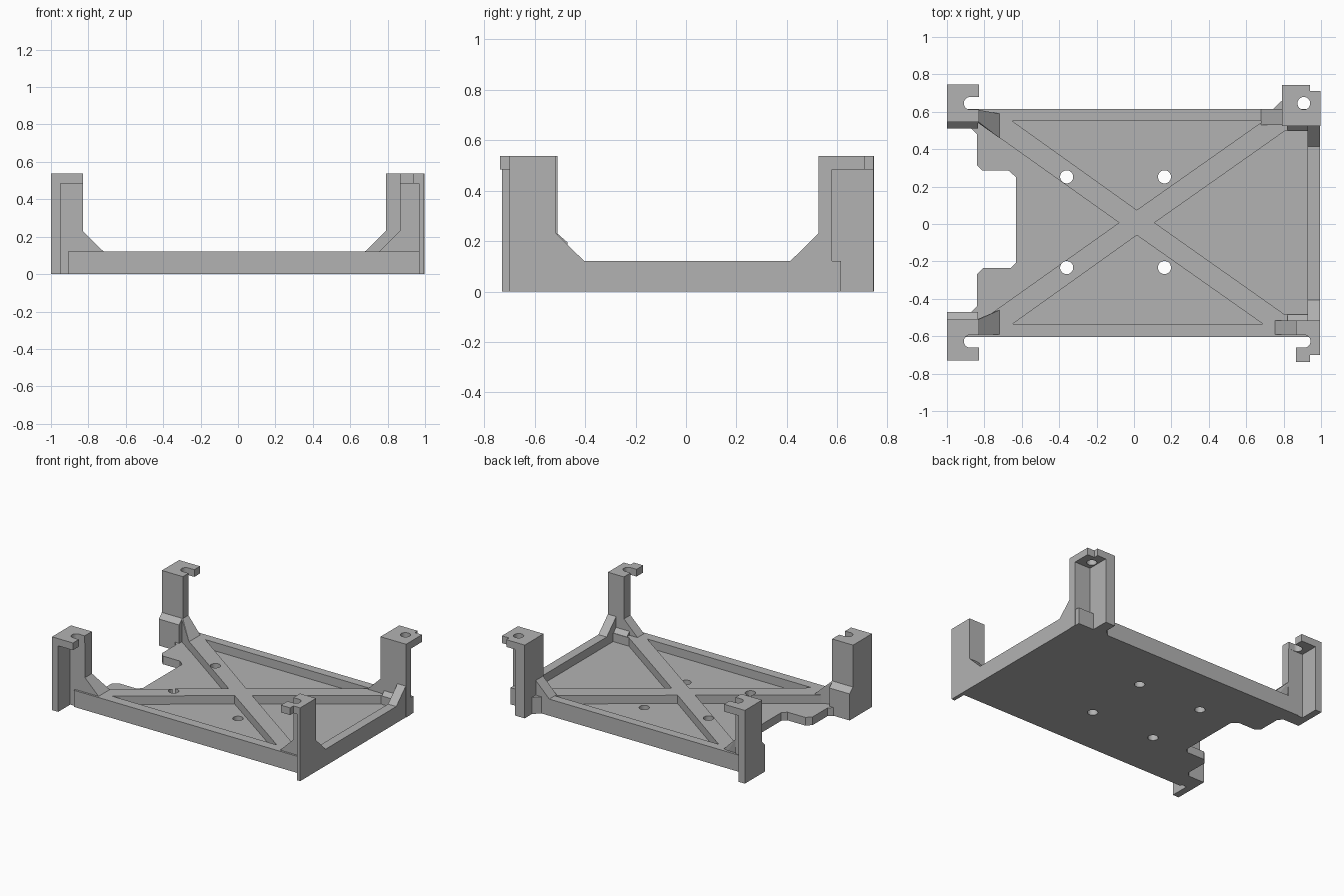
import bpy, bmesh, math

if "Cube" in bpy.data.objects:
    bpy.data.objects.remove(bpy.data.objects["Cube"])

grey = bpy.data.materials.new("light_grey")
grey.diffuse_color = (0.45, 0.45, 0.45, 1)
grey.use_nodes = True
grey.node_tree.nodes["Principled BSDF"].inputs["Base Color"].default_value = grey.diffuse_color


def finish(name, bm):
    bmesh.ops.recalc_face_normals(bm, faces=bm.faces)
    me = bpy.data.meshes.new(name)
    bm.to_mesh(me)
    bm.free()
    me.materials.append(grey)
    ob = bpy.data.objects.new(name, me)
    bpy.context.collection.objects.link(ob)
    return ob


def prism(name, pts, z0, z1):
    """Extrude a plan outline from z0 to z1."""
    bm = bmesh.new()
    f = bm.faces.new([bm.verts.new((x, y, z0)) for x, y in pts])
    r = bmesh.ops.extrude_face_region(bm, geom=[f])
    top = [v for v in r["geom"] if isinstance(v, bmesh.types.BMVert)]
    bmesh.ops.translate(bm, verts=top, vec=(0, 0, z1 - z0))
    return finish(name, bm)


def box(name, x0, x1, y0, y1, z0, z1):
    return prism(name, [(x0, y0), (x1, y0), (x1, y1), (x0, y1)], z0, z1)


def hull(name, pts):
    bm = bmesh.new()
    for p in pts:
        bm.verts.new(p)
    bmesh.ops.convex_hull(bm, input=bm.verts)
    return finish(name, bm)


def arc(cx, cy, r, a0, a1, n):
    return [(cx + r * math.cos(math.radians(a0 + (a1 - a0) * i / n)),
             cy + r * math.sin(math.radians(a0 + (a1 - a0) * i / n))) for i in range(n + 1)]


def cut(ob, cutter):
    cutter.hide_render = True
    cutter.hide_viewport = True
    m = ob.modifiers.new("cut", 'BOOLEAN')
    m.operation, m.solver, m.object = 'DIFFERENCE', 'EXACT', cutter


RIM, FLOOR, TAB, TOP, SHOULDER = 0.122, 0.06, 0.485, 0.538, 0.23

# Tray with stepped left edge
tray = prism("tray", [
    (-0.91, -0.605), (0.995, -0.605), (0.995, 0.615), (-0.91, 0.615), (-0.91, 0.51),
    (-0.87, 0.51), (-0.84, 0.48), (-0.84, 0.315), (-0.81, 0.285), (-0.67, 0.285),
    (-0.63, 0.25), (-0.63, -0.205), (-0.66, -0.235), (-0.805, -0.235), (-0.84, -0.27),
    (-0.84, -0.44), (-0.87, -0.47), (-0.91, -0.47)], 0, RIM)

# Triangular pockets that leave the crossed ribs
pockets = {
    "front_pocket": [(-0.65, -0.535), (0.69, -0.535), (0.015, -0.06)],
    "back_pocket": [(-0.65, 0.55), (0.69, 0.55), (0.015, 0.075)],
    "right_pocket": [(0.11, 0.007), (0.80, -0.48), (0.928, -0.48), (0.928, 0.50), (0.81, 0.50)],
    "left_pocket": [(-0.08, 0.007), (-0.83, 0.54), (-1.2, 0.54), (-1.2, -0.525), (-0.83, -0.525)],
}
for name, pts in pockets.items():
    cut(tray, prism(name, pts, FLOOR, 0.3))

# Screw holes
for x in (-0.36, 0.163):
    for y in (-0.233, 0.252):
        cut(tray, prism("screw_hole", arc(x, y, 0.035, 0, 348.75, 31), -0.1, 0.3))

# Left posts: outer wall, inner column, foot, gusset and slotted tab
for side, s, yin, ycol, yout, yfoot, yslot in (
        ("front", -1, -0.51, -0.59, -0.73, -0.47, -0.627),
        ("back", 1, 0.545, 0.61, 0.745, 0.51, 0.645)):
    box(side + "_left_wall", -1, -0.95, yin, yout, 0, TOP)
    box(side + "_left_column", -0.951, -0.83, yin, ycol, 0, TOP)
    hull(side + "_left_foot", [(x, y, z) for x in (-1, -0.835) for y, z in (
        (yfoot, 0), (yin + s * 0.02, 0), (yfoot, 0.195), (yin, SHOULDER),
        (yin + s * 0.02, SHOULDER))])
    yrim = s * 0.605
    hull(side + "_left_gusset", [
        (-0.84, yin, SHOULDER), (-0.84, ycol, SHOULDER), (-0.83, yin, SHOULDER),
        (-0.83, ycol, SHOULDER), (-0.72, s * 0.46, RIM), (-0.72, yrim - s * 0.015, RIM),
        (-0.84, yin, 0.06), (-0.84, yrim - s * 0.015, 0.06), (-0.72, s * 0.46, 0.06),
        (-0.72, yrim - s * 0.015, 0.06)])
    slot = arc(-0.876, yslot, 0.034, 90 * s, 90 * s + 180 * s, 16)
    prism(side + "_left_tab", [(-0.83, yout), (-1, yout), (-1, yin), (-0.83, yin),
                               (-0.83, yslot - s * 0.034)] + slot[::-1]
          + [(-0.83, yslot + s * 0.034)], TAB, TOP)

# Front right post
box("front_right_wall", 0.968, 0.995, -0.70, -0.515, 0, TOP)
box("front_right_column", 0.865, 0.97, -0.59, -0.515, 0, TOP)
slot = arc(0.91, -0.627, 0.034, 90, -90, 16)
prism("front_right_tab", [(0.865, -0.593)] + slot + [
    (0.865, -0.661), (0.865, -0.738), (0.94, -0.738), (0.94, -0.70),
    (0.995, -0.70), (0.995, -0.515), (0.865, -0.515)], TAB, TOP)
hull("front_right_gusset", [(x, y, z) for y in (-0.59, -0.515) for x, z in (
    (0.87, 0.06), (0.755, 0.06), (0.755, RIM), (0.865, SHOULDER), (0.87, SHOULDER))])

# Back right post: two walls in an L, tab with a round hole
box("back_right_inner_wall", 0.79, 0.868, 0.525, 0.743, 0, TOP)
box("back_right_side_wall", 0.86, 0.998, 0.525, 0.58, 0, TOP)
tab = prism("back_right_tab", [(0.79, 0.525), (0.998, 0.525), (0.998, 0.71), (0.94, 0.71),
                               (0.94, 0.743), (0.79, 0.743)], TAB, TOP)
cut(tab, prism("tab_hole", arc(0.908, 0.645, 0.034, 0, 348.75, 31), 0.4, 0.6))
hull("back_right_gusset", [(x, y, z) for y in (0.53, 0.615) for x, z in (
    (0.80, 0.06), (0.68, 0.06), (0.68, RIM), (0.79, SHOULDER), (0.80, SHOULDER))])
prism("back_right_fillet", [(0.74, 0.61), (0.80, 0.61), (0.80, 0.66), (0.785, 0.655)], 0, RIM)

# Gussets along the right rim and low lips at the right corners
for side, y0, y1 in (("front", -0.52, -0.405), ("back", 0.53, 0.415)):
    ytop = y0 + (0.005 if y0 < 0 else -0.005)
    hull(side + "_rim_gusset", [(x, y, z) for x in (0.928, 0.995) for y, z in (
        (y0, 0.06), (y1, 0.06), (y1, RIM), (ytop, SHOULDER), (y0, SHOULDER))])
    lip = y0 + (0.037 if y0 < 0 else -0.033)
    hull(side + "_lip", [(x, y, z) for x in (0.82, 0.935) for y, z in (
        (y0, 0.06), (lip, 0.06), (lip, RIM), (y0, 0.155))])
